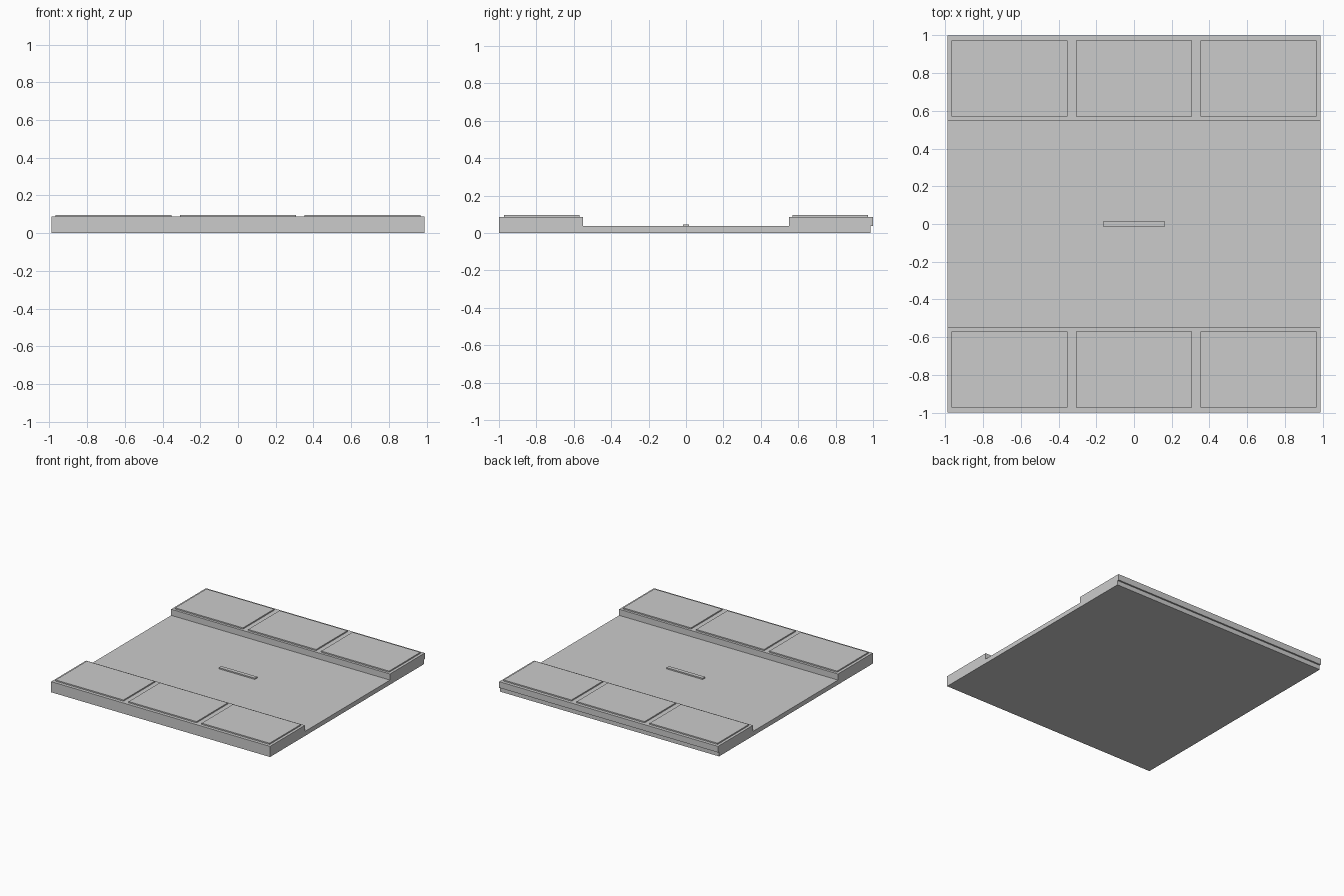
import bpy

if "Cube" in bpy.data.objects:
    bpy.data.objects.remove(bpy.data.objects["Cube"])

W = 0.99          # half width of the tile
ROAD_Z = 0.037    # top of road slab
WALK_Z = 0.087    # top of sidewalks
PAD_Z = 0.097     # top of paving slabs


def box(name, x0, x1, y0, y1, z0, z1):
    """Axis-aligned box between two corners."""
    bpy.ops.mesh.primitive_cube_add(size=1)
    ob = bpy.context.object
    ob.name = name
    for v in ob.data.vertices:
        v.co.x = x1 if v.co.x > 0 else x0
        v.co.y = y1 if v.co.y > 0 else y0
        v.co.z = z1 if v.co.z > 0 else z0
    return ob


# Road slab, slightly short of the back edge
box("road_slab", -W, W, -1.0, 0.987, 0.0, ROAD_Z)

# Raised lane marking in the middle of the road
box("lane_marking", -0.163, 0.163, -0.015, 0.017, ROAD_Z, 0.047)

# Sidewalk along each side, with three paving slabs on top
for side, s in (("front", -1), ("back", 1)):
    y0, y1 = sorted((s * 0.55, s * 1.0))
    box(f"{side}_sidewalk", -W, W, y0, y1, ROAD_Z, WALK_Z)
    p0, p1 = sorted((s * 0.57, s * 0.974))
    for i, cx in enumerate((-0.661, 0.0, 0.661)):
        box(f"{side}_paving_{i + 1}", cx - 0.307, cx + 0.307, p0, p1, WALK_Z, PAD_Z)
